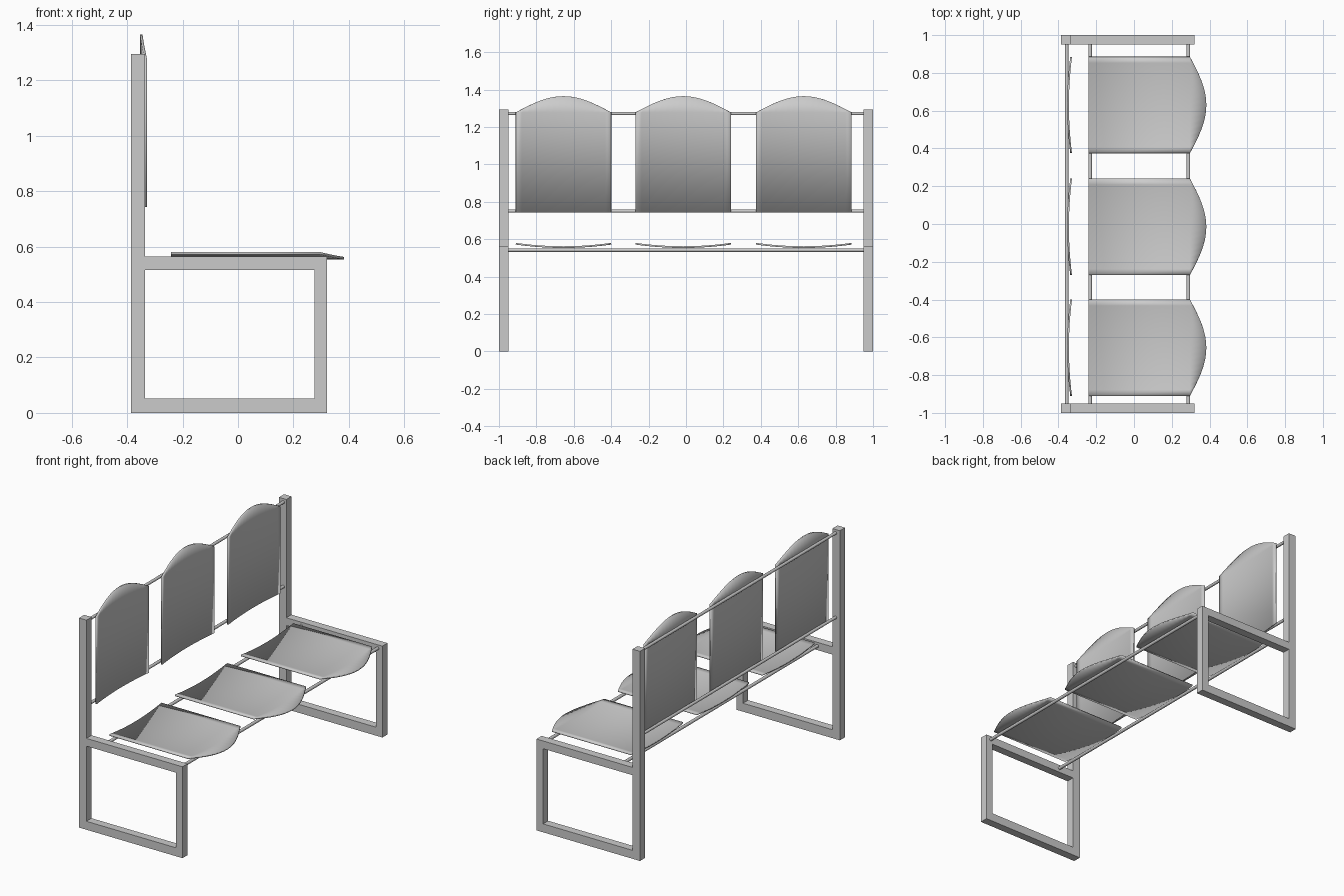
import bpy, bmesh, math

if "Cube" in bpy.data.objects:
    bpy.data.objects.remove(bpy.data.objects["Cube"])

SEAT_CENTRES = (-0.655, -0.015, 0.63)
HALF_W = 0.255      # half width of seats and backrests
BULGE = 0.087       # height of the rounded edge
THICK = 0.009


def add_object(name, bm):
    bmesh.ops.recalc_face_normals(bm, faces=bm.faces[:])
    mesh = bpy.data.meshes.new(name)
    bm.to_mesh(mesh)
    bm.free()
    obj = bpy.data.objects.new(name, mesh)
    bpy.context.collection.objects.link(obj)
    return obj


def smooth(obj):
    bpy.ops.object.select_all(action='DESELECT')
    obj.select_set(True)
    bpy.context.view_layer.objects.active = obj
    bpy.ops.object.shade_smooth_by_angle(angle=math.radians(35))


def side_frame(name, y0, y1):
    """Square-tube side frame: cells of a grid in the xz plane, extruded in y."""
    xs = (-0.386, -0.335, 0.276, 0.321)
    zs = (0.0, 0.052, 0.516, 0.564, 1.294)
    bm = bmesh.new()
    for i in range(3):
        for k in range(4):
            if (k == 3 and i > 0) or (k == 1 and i == 1):
                continue
            corners = ((i, k), (i + 1, k), (i + 1, k + 1), (i, k + 1))
            bm.faces.new([bm.verts.new((xs[a], y0, zs[b])) for a, b in corners])
    bmesh.ops.remove_doubles(bm, verts=bm.verts[:], dist=1e-5)
    ext = bmesh.ops.extrude_face_region(bm, geom=bm.faces[:], use_keep_orig=True)
    new = [g for g in ext['geom'] if isinstance(g, bmesh.types.BMVert)]
    bmesh.ops.translate(bm, verts=new, vec=(0, y1 - y0, 0))
    add_object(name, bm)


def panel(name, yc, start, end, place, segs=16):
    """Dished sheet with one rounded edge; place(length, y, dish) gives the position."""
    bm = bmesh.new()
    rows = []
    for s in range(segs + 1):
        t = 2 * s / segs - 1
        lengths = [start, end]
        if 0 < s < segs:    # the rounded edge runs out at the side corners
            lengths.append(end + BULGE * math.cos(t * math.pi / 2))
        rows.append([bm.verts.new(place(l, yc + t * HALF_W, 1 - t * t))
                     for l in lengths])
    for a, b in zip(rows, rows[1:]):
        bm.faces.new((a[0], b[0], b[1], a[1]))
        bm.faces.new([a[1], b[1]] + b[2:] + a[2:])
    obj = add_object(name, bm)
    mod = obj.modifiers.new("thickness", 'SOLIDIFY')
    mod.thickness = THICK
    mod.offset = 0
    smooth(obj)


def rod(name, x, z, r=0.009):
    bpy.ops.mesh.primitive_cylinder_add(vertices=16, radius=r, depth=1.91,
                                        location=(x, 0, z),
                                        rotation=(math.pi / 2, 0, 0))
    obj = bpy.context.object
    obj.name = name
    smooth(obj)


# Side frames
side_frame("left_side_frame", -1.0, -0.95)
side_frame("right_side_frame", 0.95, 1.0)

# Cross rods
rod("seat_rod_rear", -0.232, 0.542, 0.0095)
rod("seat_rod_front", 0.288, 0.542, 0.0095)
rod("back_rod_lower", -0.356, 0.751)
rod("back_rod_upper", -0.356, 1.272)

# Seats and backrests
for n, yc in enumerate(SEAT_CENTRES, 1):
    panel(f"seat_{n}", yc, -0.242, 0.296,
          lambda l, y, d: (l, y, 0.576 - 0.018 * d))
    panel(f"backrest_{n}", yc, 0.742, 1.278,
          lambda l, y, d: (-0.333 - 0.016 * d, y, l))
